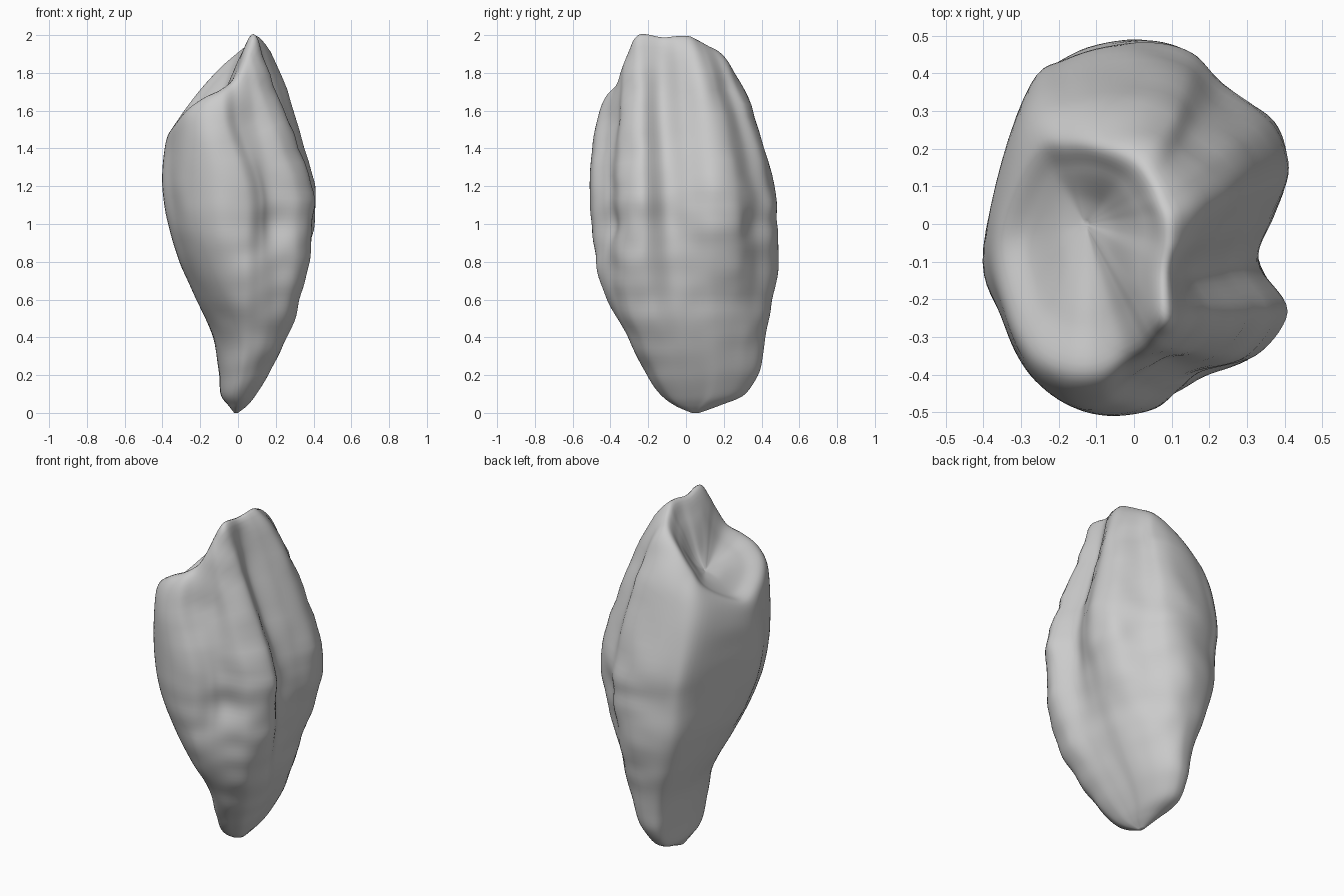
import bpy
import bmesh
from mathutils import Vector, noise

RING_STEPS = 7      # samples between neighbouring outline points
LEVEL_STEPS = 7     # rings between neighbouring sections

default_cube = bpy.data.objects.get("Cube")
if default_cube:
    bpy.data.objects.remove(default_cube, do_unlink=True)

# Outlines in hundredths, counter-clockwise from the flat side:
# flat side, front lobe, front crease, front side lobe, notch, back side lobe, back lobe
blade_outline = [(-15, 10), (-13, -4), (-9, -17), (-3, -28), (3, -34), (10, -35),
                 (17, -33), (25, -27), (28, -16), (26, -4), (24, 6), (23, 15),
                 (20, 24), (15, 33), (8, 40), (-1, 43), (-11, 40), (-15, 28)]
body_outline = [(-40, -5), (-35, -24), (-27, -39), (-12, -49), (3, -49), (11, -43),
                (17, -38), (31, -34), (39, -22), (32, -9), (36, 3), (40, 16),
                (36, 28), (23, 37), (14, 46), (0, 49), (-18, 45), (-29, 36)]

# The shoulder and the slanted rim vary in height along the ring
shoulder_ring = [(-39, -4, 138), (-35, -23, 142), (-28, -39, 146), (-18, -47, 150),
                 (-7, -47, 152), (0, -41, 154), (8, -36, 158), (15, -33, 164),
                 (21, -24, 168), (16, -13, 169), (22, -2, 170), (26, 8, 171),
                 (22, 16, 171), (14, 22, 171), (10, 29, 169), (0, 32, 168),
                 (-16, 33, 160), (-30, 28, 148)]
rim_ring = [(-36, -3, 149), (-33, -22, 153), (-27, -35, 160), (-18, -40, 166),
            (-9, -40, 170), (-2, -36, 175), (3, -33, 184), (6, -30, 192),
            (9, -25, 199), (9, -13, 198), (11, -5, 199), (11, 2, 199),
            (9, 7, 197), (6, 12, 194), (1, 18, 190), (-8, 22, 183),
            (-18, 23, 173), (-27, 20, 162)]
hollow = Vector((-0.13, 0, 1.64))


def fit(outline, height, x_low, x_high, y_low, y_high):
    """Fit an outline into a rectangle at one height (all in hundredths)."""
    xs = [p[0] for p in outline]
    ys = [p[1] for p in outline]

    def place(value, values, low, high):
        share = (value - min(values)) / (max(values) - min(values))
        return (low + share * (high - low)) / 100

    return [Vector((place(x, xs, x_low, x_high), place(y, ys, y_low, y_high), height / 100))
            for x, y in outline]


def section(fullness, *box):
    """Blend from the blade outline (0) to the body outline (1)."""
    return [a.lerp(b, fullness) for a, b in zip(fit(blade_outline, *box),
                                                fit(body_outline, *box))]


def top_ring(share):
    """Shrink the rim towards the hollow with a rounded fall."""
    fall = share * share * (3 - 2 * share)
    ring = []
    for point in rim_points:
        inner = point.lerp(hollow, share)
        inner.z = point.z + fall * (hollow.z - point.z)
        ring.append(inner)
    return ring


def spline(a, b, c, d, t):
    """Catmull-Rom point between b and c."""
    return 0.5 * (2 * b + (c - a) * t + (2 * a - 5 * b + 4 * c - d) * t ** 2
                  + (3 * b - a - 3 * c + d) * t ** 3)


def smooth_closed(points, steps):
    count = len(points)
    return [spline(points[i - 1], points[i], points[(i + 1) % count],
                   points[(i + 2) % count], s / steps)
            for i in range(count) for s in range(steps)]


def smooth_levels(rings, steps):
    padded = [rings[0]] + rings + [rings[-1]]
    result = []
    for i in range(len(rings) - 1):
        for s in range(steps):
            result.append([spline(*group, s / steps) for group in zip(*padded[i:i + 4])])
    return result + [rings[-1]]


def wrinkle(point, centre):
    """Push the husk in and out, leaving the flat side nearly smooth."""
    outward = point - centre
    reach = min(outward.length / 0.3, 1)
    mask = 0.25 + 0.75 * min(max((point.x + 0.15) / 0.2, 0), 1)
    folds = noise.noise(Vector((point.x * 4, point.y * 4, point.z * 9)))
    lumps = noise.noise(point * 7 + Vector((3, 1, 5)))
    return point + outward.normalized() * reach * mask * (0.01 * folds + 0.008 * lumps)


# Sections from the pointed base to the shoulder, rim and hollow top
rim_points = [Vector(p) / 100 for p in rim_ring]
sections = [
    section(0, 0, -2, 0, 3, 7),
    section(0, 4, -5, 5, -6, 18),
    section(0, 10, -9, 10, -14, 31),
    section(0, 22, -10, 17, -22, 39),
    section(0, 40, -13, 26, -31, 42),
    section(0.3, 60, -22, 33, -42, 46),
    section(0.65, 80, -31, 38, -48, 49),
    section(1, 100, -37, 40, -49, 48),
    section(1, 121, -40, 40, -50, 47),
    [Vector(p) / 100 for p in shoulder_ring],
]
sections += [top_ring(share) for share in (0, 0.35, 0.7, 0.97)]

levels = smooth_levels([smooth_closed(s, RING_STEPS) for s in sections], LEVEL_STEPS)

# Skin the rings and close both ends
bm = bmesh.new()
rings = []
for level in levels:
    centre = sum(level, Vector()) / len(level)
    rings.append([bm.verts.new(wrinkle(p, centre)) for p in level])
for lower, upper in zip(rings, rings[1:]):
    for i in range(len(lower)):
        j = (i + 1) % len(lower)
        bm.faces.new((lower[i], lower[j], upper[j], upper[i]))
bm.faces.new(rings[0][::-1])
bm.faces.new(rings[-1])
bmesh.ops.triangulate(bm, faces=[f for f in bm.faces if len(f.verts) > 4])

mesh = bpy.data.meshes.new("grain_husk")
bm.to_mesh(mesh)
bm.free()
husk = bpy.data.objects.new("grain_husk", mesh)
bpy.context.collection.objects.link(husk)

# Plain grey finish
grey = bpy.data.materials.new("plain_grey")
grey.use_nodes = True
colour = (0.6, 0.6, 0.6, 1)
grey.diffuse_color = colour
grey.node_tree.nodes["Principled BSDF"].inputs["Base Color"].default_value = colour
mesh.materials.append(grey)

# Smooth shading over the whole husk
bpy.ops.object.select_all(action="DESELECT")
husk.select_set(True)
bpy.context.view_layer.objects.active = husk
bpy.ops.object.shade_smooth()
